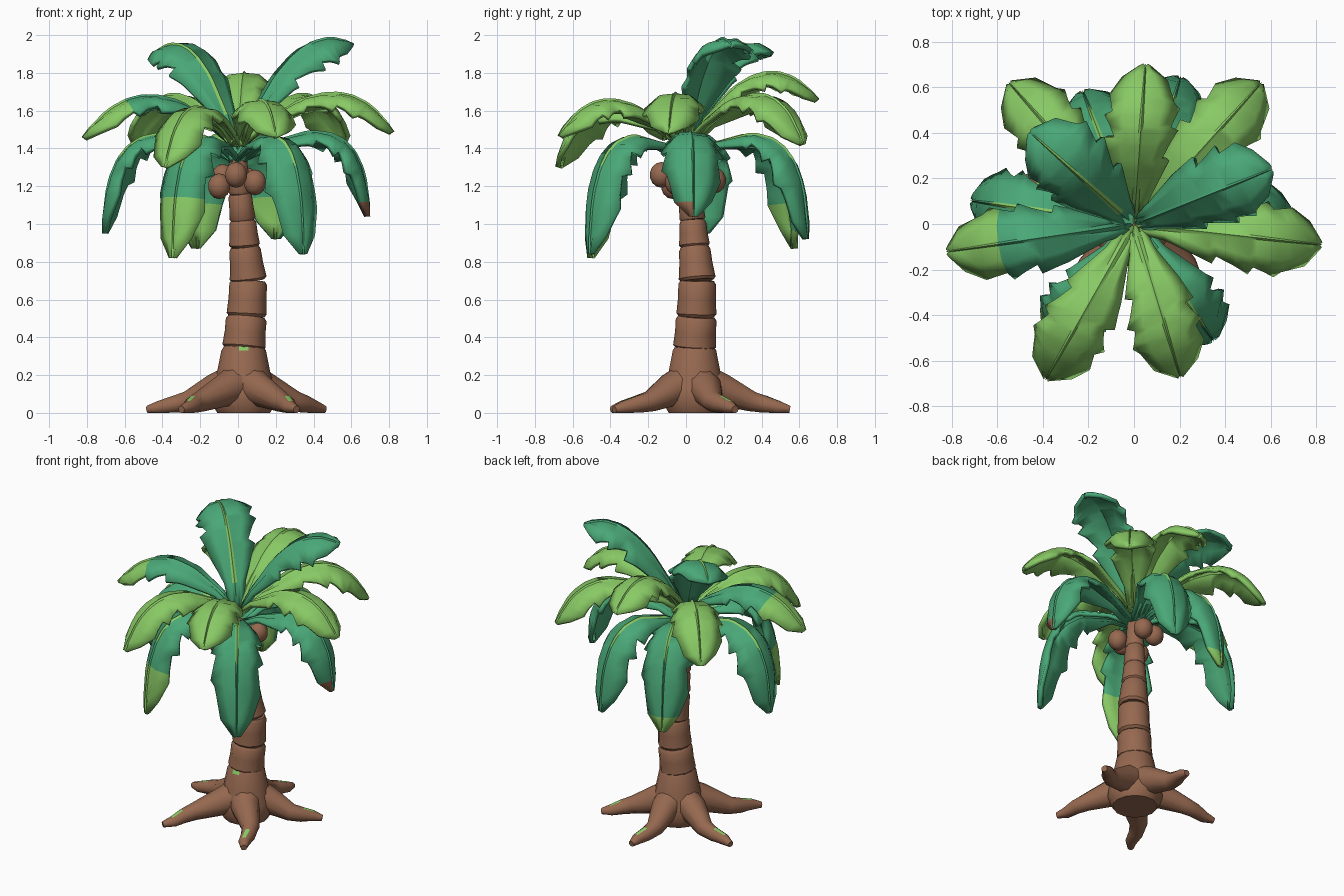
import bpy, math
from mathutils import Vector

cube = bpy.data.objects.get("Cube")
if cube:
    bpy.data.objects.remove(cube)


def material(name, rgb):
    m = bpy.data.materials.new(name)
    m.use_nodes = True
    m.diffuse_color = (*rgb, 1)
    bsdf = m.node_tree.nodes["Principled BSDF"]
    bsdf.inputs["Base Color"].default_value = (*rgb, 1)
    bsdf.inputs["Roughness"].default_value = 0.8
    return m


DARK = material("deep green", (0.068, 0.39, 0.185))
LIGHT = material("light green", (0.25, 0.59, 0.13))
BROWN = material("bark brown", (0.305, 0.14, 0.08))


def finish(obj, angle):
    bpy.ops.object.select_all(action="DESELECT")
    obj.select_set(True)
    bpy.context.view_layer.objects.active = obj
    bpy.ops.object.shade_smooth_by_angle(angle=math.radians(angle))


def loft(name, rows, mats, closed=False):
    """Skin rows of equal length; closed rows become a capped tube."""
    n = len(rows[0])
    span = n if closed else n - 1
    faces = [(i * n + j, i * n + (j + 1) % n, (i + 1) * n + (j + 1) % n, (i + 1) * n + j)
             for i in range(len(rows) - 1) for j in range(span)]
    if closed:
        last = (len(rows) - 1) * n
        faces += [tuple(reversed(range(n))), tuple(range(last, last + n))]
    mesh = bpy.data.meshes.new(name)
    mesh.from_pydata([v for r in rows for v in r], [], faces)
    for m in mats:
        mesh.materials.append(m)
    obj = bpy.data.objects.new(name, mesh)
    bpy.context.collection.objects.link(obj)
    return obj


def tube(name, path, radii, sides, ref, angle, moss=()):
    """Round tube along a path, kept above the ground; moss lists green faces."""
    rows = []
    for i, p in enumerate(path):
        t = (path[min(i + 1, len(path) - 1)] - path[max(i - 1, 0)]).normalized()
        u = ref.cross(t).normalized()
        v = t.cross(u)
        row = []
        for k in range(sides):
            a = math.tau * k / sides
            q = p + (u * math.cos(a) + v * math.sin(a)) * radii[i]
            q.z = max(q.z, 0)
            row.append(q)
        rows.append(row)
    obj = loft(name, rows, [BROWN, LIGHT], True)
    for k in moss:
        obj.data.polygons[k].material_index = 1
    finish(obj, angle)


# Trunk: stacked bark segments (x, y, z, radius at each joint)
joints = [(.03, .045, .34, .112), (.045, .055, .51, .104), (.055, .06, .7, .096),
          (.035, .045, .88, .08), (.025, .035, 1.02, .068), (.01, .02, 1.16, .06),
          (0, .005, 1.36, .045)]
for i in range(len(joints) - 1):
    a, b = Vector(joints[i][:3]), Vector(joints[i + 1][:3])
    r0, r1 = joints[i][3], joints[i + 1][3]
    tube(f"trunk_segment_{i + 1}", [a.lerp(b, f) for f in (0, .08, .5, .9, 1)],
         [r0 * .9, r0 * 1.02, (r0 + r1) * .5, r1 * 1.04, r1 * .92], 12, Vector((0, 1, 0)), 42)

# Flared foot of the trunk
foot = Vector((.03, .045, 0))
tube("trunk_foot", [foot + Vector((0, 0, z)) for z in (0, .06, .13, .22, .33, .36)],
     [.14, .175, .165, .14, .118, .1], 14, Vector((0, 1, 0)), 50, [66])

# Roots: tapered, slightly kinked, each with a speck of moss
tips = [(-.3, -.39), (.31, -.38), (.46, .26), (.03, .55), (-.48, .2)]
for i, (x, y) in enumerate(tips):
    d = Vector((x, y, 0)) - foot
    kink = Vector((-d.y, d.x, 0)) * (.07 if i % 2 else -.07)
    path = [foot + Vector((0, 0, .17)), foot + d * .3 + Vector((0, 0, .12)),
            foot + d * .6 + kink + Vector((0, 0, .06)),
            foot + d * .74 + kink * .7 + Vector((0, 0, .045)),
            foot + d * .88 + Vector((0, 0, .028)), foot + d + Vector((0, 0, .018))]
    tube(f"root_{i + 1}", path, [.115, .088, .056, .047, .037, .02], 10, Vector((0, 0, 1)), 60, [32])

# Coconuts
nuts = [(-.1, -.07, 1.2), (-.01, -.13, 1.26), (.09, -.05, 1.22), (.05, .15, 1.23), (-.08, .1, 1.25)]
for i, p in enumerate(nuts):
    bpy.ops.mesh.primitive_uv_sphere_add(segments=10, ring_count=7, radius=.062, location=p)
    nut = bpy.context.object
    nut.name = f"coconut_{i + 1}"
    nut.scale.z = 1.1
    nut.data.materials.append(BROWN)
    finish(nut, 40)

# Leaf outline: (fraction along, half width) with torn notches, one list per side
LEFT = [(0, .25), (.12, .35), (.3, .75), (.45, .95), (.48, .7), (.65, 1), (.68, .8),
        (.84, .9), (.94, .6), (1, .16)]
RIGHT = [(0, .25), (.12, .35), (.33, .82), (.36, .62), (.55, 1), (.58, .8), (.76, 1),
         (.79, .85), (.94, .62), (1, .16)]
STEPS = sorted({t for t, w in LEFT + RIGHT})


def width(outline, t):
    for (t0, w0), (t1, w1) in zip(outline, outline[1:]):
        if t <= t1:
            return w0 + (w1 - w0) * (t - t0) / (t1 - t0)
    return outline[-1][1]


def leaf(name, tip, base_z, bend, half, droop, color, tip_from=2, vein=0,
         roll=0, under=0, scar=False):
    """Arched leaf from the crown to tip; bend is the (radius, z) control point."""
    az, reach = math.atan2(tip[1], tip[0]), math.hypot(tip[0], tip[1])
    out, flat = Vector((math.cos(az), math.sin(az), 0)), Vector((-math.sin(az), math.cos(az), 0))
    up = Vector((0, 0, 1))
    p0, p1, p2 = (out * r + up * z for r, z in ((.02, base_z), bend, (reach, tip[2])))
    rows = []
    for t in STEPS:
        p = p0 * (1 - t) ** 2 + p1 * (2 * t * (1 - t)) + p2 * t * t
        tangent = ((p1 - p0) * (1 - t) + (p2 - p1) * t).normalized()
        side = flat * math.cos(roll) + tangent.cross(flat) * math.sin(roll)
        normal = tangent.cross(side)
        rib = .014 * (1 - t) + .003
        row = []
        for s, outline in ((1, LEFT), (-1, RIGHT)):
            w = half * width(outline, t)
            smooth = half * min(1, .2 + 2.4 * t) * min(1, .12 + 4 * (1 - t))
            inner = max(min(w, smooth) * .55, rib * 1.2)
            w = max(w, inner * 1.1)
            part = [p + side * s * x - normal * droop * (x / half) ** 2 + normal * lift
                    for x, lift in ((w, .01), (inner, .02), (rib, .01))]
            row += part if s > 0 else [p + normal * .02] + part[::-1]
        rows.append(row)
    other = LIGHT if color is DARK else DARK
    obj = loft(name, rows, [color, other, BROWN])
    # Midrib stripe and tip take the second green, a dry scar is brown
    count = len(obj.data.polygons)
    for f in obj.data.polygons:
        i, j = divmod(f.index, 6)
        stripe = j in (2, 3) and .1 < STEPS[i] < vein
        f.material_index = int(stripe or STEPS[i] >= tip_from)
        if scar and j > 3 and STEPS[i] >= .94:
            f.material_index = 2
    solid = obj.modifiers.new("thickness", "SOLIDIFY")
    solid.thickness = .026
    solid.offset = -1
    finish(obj, 40)
    bpy.ops.object.modifier_apply(modifier=solid.name)
    # Inner side: plain, with a paler part below a given height
    for f in obj.data.polygons[count:count * 2]:
        f.material_index = int(f.center.z < under or STEPS[(f.index - count) // 6] >= tip_from)


# Top tier: two upright leaves, turned slightly towards the front
leaf("top_leaf_right", (-.45, .4, 1.88), 1.42, (.3, 2.12), .19, .08, DARK, vein=.85, roll=-.2)
leaf("top_leaf_left", (.6, .24, 1.94), 1.42, (.34, 2.1), .18, .1, DARK, roll=.12)

# Middle tier: tip, bend, colour, tip colour start
middle = [((-.54, .61, 1.42), (.6, 1.93), LIGHT, 2), ((.05, .69, 1.65), (.4, 2.02), LIGHT, 2),
          ((.55, .61, 1.42), (.6, 1.93), LIGHT, 2), ((-.81, -.12, 1.45), (.5, 1.9), DARK, .68),
          ((-.38, -.67, 1.3), (.58, 1.85), LIGHT, 2), ((.2, -.66, 1.46), (.46, 1.85), LIGHT, 2),
          ((.81, -.09, 1.48), (.55, 1.91), LIGHT, 2)]
for i, (tip, bend, color, start) in enumerate(middle):
    leaf(f"middle_leaf_{i + 1}", tip, 1.42, bend, .165, .08, color, start)

# Lower tier: drooping leaves (tip, tip colour start, height of the pale underside)
lower = [((-.7, .1, .95), 2, 0), ((.34, -.5, .84), 2, 0), ((.68, .04, 1.04), 2, 0),
         ((-.34, -.5, .82), .79, 0), ((.2, .63, .92), 2, 1.12), ((-.22, .57, .87), .94, 1.08)]
for i, (tip, start, under) in enumerate(lower):
    reach = math.hypot(tip[0], tip[1])
    leaf(f"lower_leaf_{i + 1}", tip, 1.34, (reach, 1.72), .165, .09, DARK, start,
         vein=0 if i == 2 else .6, under=under, scar=i == 2)
